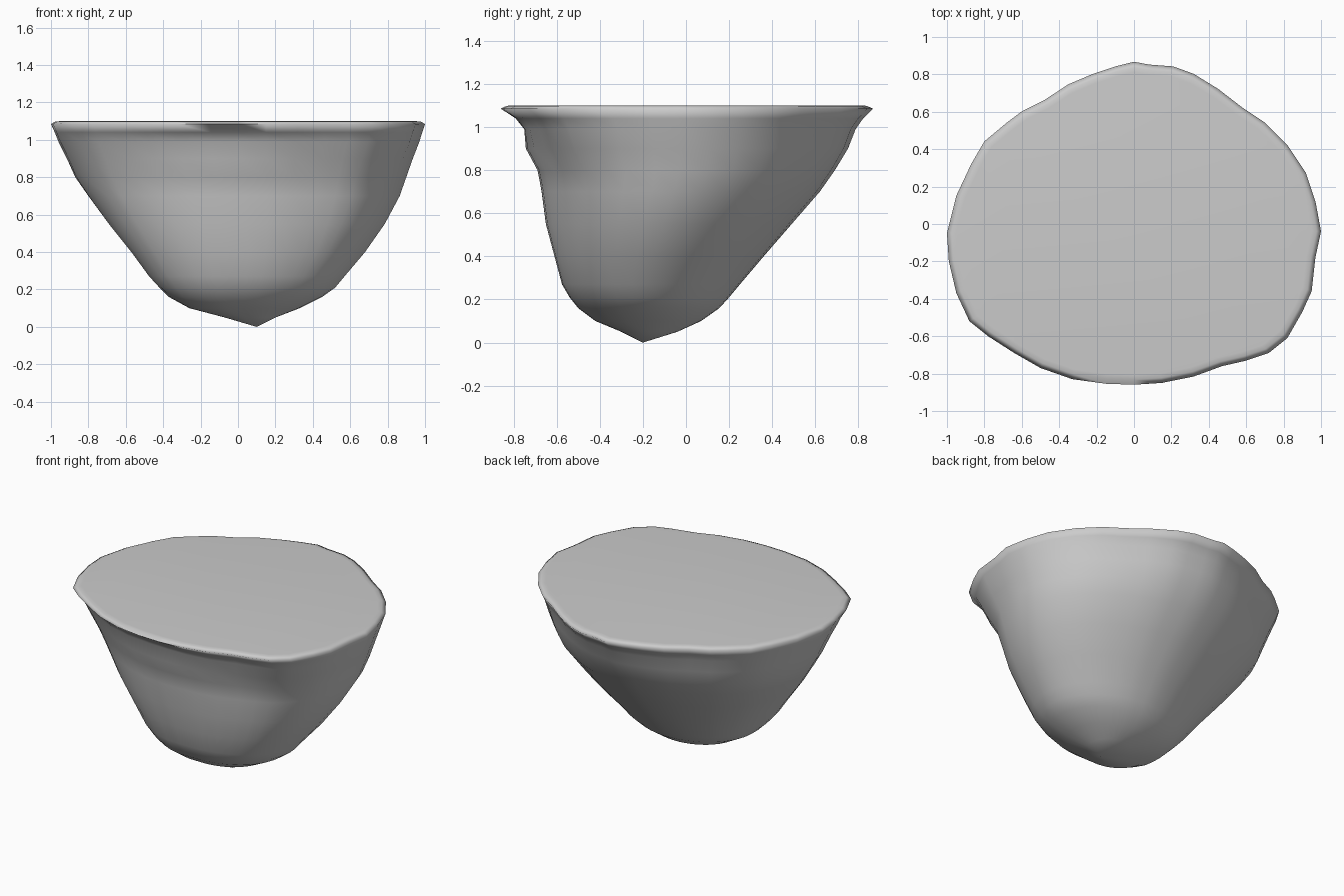
import bpy, bmesh, math

if "Cube" in bpy.data.objects:
    bpy.data.objects.remove(bpy.data.objects["Cube"])

# Rim outline seen from above, counter-clockwise
RIM = [(1, -.04), (.97, .12), (.92, .27), (.82, .42), (.7, .54), (.58, .62), (.45, .72),
       (.32, .8), (.21, .84), (.08, .85), (0, .865), (-.1, .84), (-.22, .8), (-.35, .745),
       (-.48, .66), (-.6, .6), (-.68, .54), (-.8, .44), (-.87, .32), (-.95, .15),
       (-1, -.05), (-.99, -.2), (-.95, -.37), (-.88, -.52), (-.78, -.6), (-.64, -.69),
       (-.5, -.77), (-.33, -.83), (-.15, -.855), (0, -.86), (.15, -.85), (.32, -.815),
       (.47, -.76), (.6, -.73), (.72, -.69), (.82, -.61), (.9, -.47), (.95, -.36), (.97, -.18)]

# Height, x range, y range, and how much of the rim's irregular outline remains
LEVELS = [(1.1, -.95, .95, -.81, .81, 1), (1.098, -.975, .975, -.835, .835, 1),
          (1.085, -1, 1, -.863, .865, 1), (1.04, -.98, .985, -.805, .82, .95),
          (.99, -.96, .97, -.775, .785, .9), (.9, -.915, .935, -.745, .75, .75),
          (.8, -.87, .9, -.69, .69, .55), (.7, -.8, .865, -.67, .62, .4),
          (.55, -.69, .785, -.65, .49, .3), (.4, -.57, .68, -.61, .36, .2),
          (.27, -.475, .57, -.575, .25, .2), (.21, -.42, .52, -.54, .2, .1),
          (.16, -.37, .45, -.5, .155, .1), (.1, -.26, .33, -.42, .07, 0),
          (.05, -.07, .2, -.3, -.04, 0)]
TIP = (.1, -.2, 0)


def ring_points(z, x0, x1, y0, y1, keep):
    """Fit the rim outline, blended toward an ellipse, into the given ranges."""
    for x, y in RIM:
        u, v = x, y / .8625
        a = math.atan2(v, u)
        # fuller front-left corner below the rim
        full = 1 + .11 * (1 - keep) * max(0, math.sin(2 * a)) * (y < 0)
        u = keep * u + (1 - keep) * math.cos(a) * full
        v = keep * v + (1 - keep) * math.sin(a) * full
        px = (x0 + x1) / 2 + max(-1, u) * (x1 - x0) / 2
        py = (y0 + y1) / 2 + max(-1, v) * (y1 - y0) / 2
        # shallow hollow under the front lip
        if y < 0:
            py += .025 * math.exp(-((z - 1.0) / .05) ** 2 - ((x + .1) / .4) ** 2)
        yield px, py, z


# Tapered rock: stacked rings closed by a flat top and a pointed base
bm = bmesh.new()
rings = [[bm.verts.new(p) for p in ring_points(*lv)] for lv in LEVELS]
n = len(RIM)
bm.faces.new(rings[0])
for upper, lower in zip(rings, rings[1:]):
    for i in range(n):
        j = (i + 1) % n
        bm.faces.new((upper[i], lower[i], lower[j], upper[j]))
tip = bm.verts.new(TIP)
for i in range(n):
    bm.faces.new((rings[-1][i], tip, rings[-1][(i + 1) % n]))
bmesh.ops.recalc_face_normals(bm, faces=bm.faces)

mesh = bpy.data.meshes.new("rock")
bm.to_mesh(mesh)
bm.free()
rock = bpy.data.objects.new("rock", mesh)
bpy.context.collection.objects.link(rock)
bpy.context.view_layer.objects.active = rock
rock.select_set(True)
bpy.ops.object.shade_smooth_by_angle(angle=math.radians(120))
